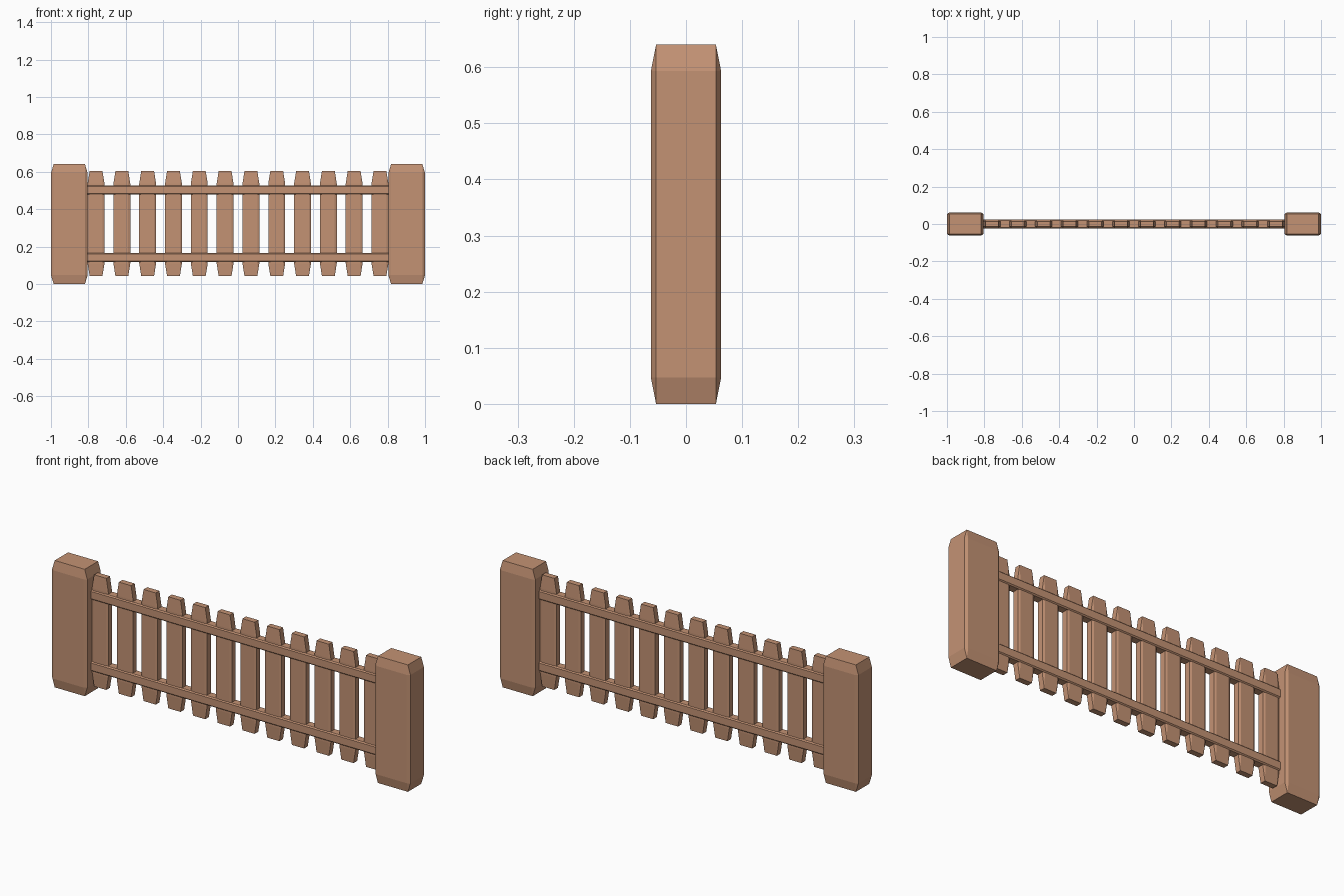
import bpy
import bmesh
from mathutils import Matrix

cube = bpy.data.objects.get("Cube")
if cube:
    bpy.data.objects.remove(cube, do_unlink=True)

# Single wood colour
wood = bpy.data.materials.new("warm_wood")
wood.use_nodes = True
colour = (0.55, 0.29, 0.175, 1)
wood.diffuse_color = colour
wood.node_tree.nodes["Principled BSDF"].inputs["Base Color"].default_value = colour


def chamfered_block(name, centre, size, chamfer):
    """Unit cube with chamfered edges, then stretched so long sides taper more."""
    bm = bmesh.new()
    bmesh.ops.create_cube(bm, size=1)
    bmesh.ops.bevel(bm, geom=bm.edges[:], offset=chamfer, offset_type='OFFSET',
                    segments=1, affect='EDGES')
    bmesh.ops.transform(bm, matrix=Matrix.Diagonal((*size, 1)), verts=bm.verts)
    mesh = bpy.data.meshes.new(name)
    bm.to_mesh(mesh)
    bm.free()
    mesh.materials.append(wood)
    obj = bpy.data.objects.new(name, mesh)
    obj.location = centre
    bpy.context.collection.objects.link(obj)
    return obj


# Heavy end posts
for side, sign in (("left", 1), ("right", -1)):
    chamfered_block(f"{side}_post", (sign * 0.902, 0, 0.32),
                    (0.196, 0.125, 0.64), 0.073)

# Evenly spaced upright slats
count, spacing = 12, 0.138
for i in range(count):
    x = (i - (count - 1) / 2) * spacing
    chamfered_block(f"slat_{i + 1}", (x, 0, 0.323), (0.09, 0.038, 0.563), 0.12)

# Horizontal rails running through the slats into the posts
for name, z in (("lower_rail", 0.142), ("upper_rail", 0.503)):
    chamfered_block(name, (0, 0, z), (1.7, 0.048, 0.048), 0.12)
    rail = bpy.data.objects[name]
    # Keep the rail ends square inside the posts
    for v in rail.data.vertices:
        if abs(v.co.x) < 0.84:
            v.co.x = 0.83 if v.co.x > 0 else -0.83
